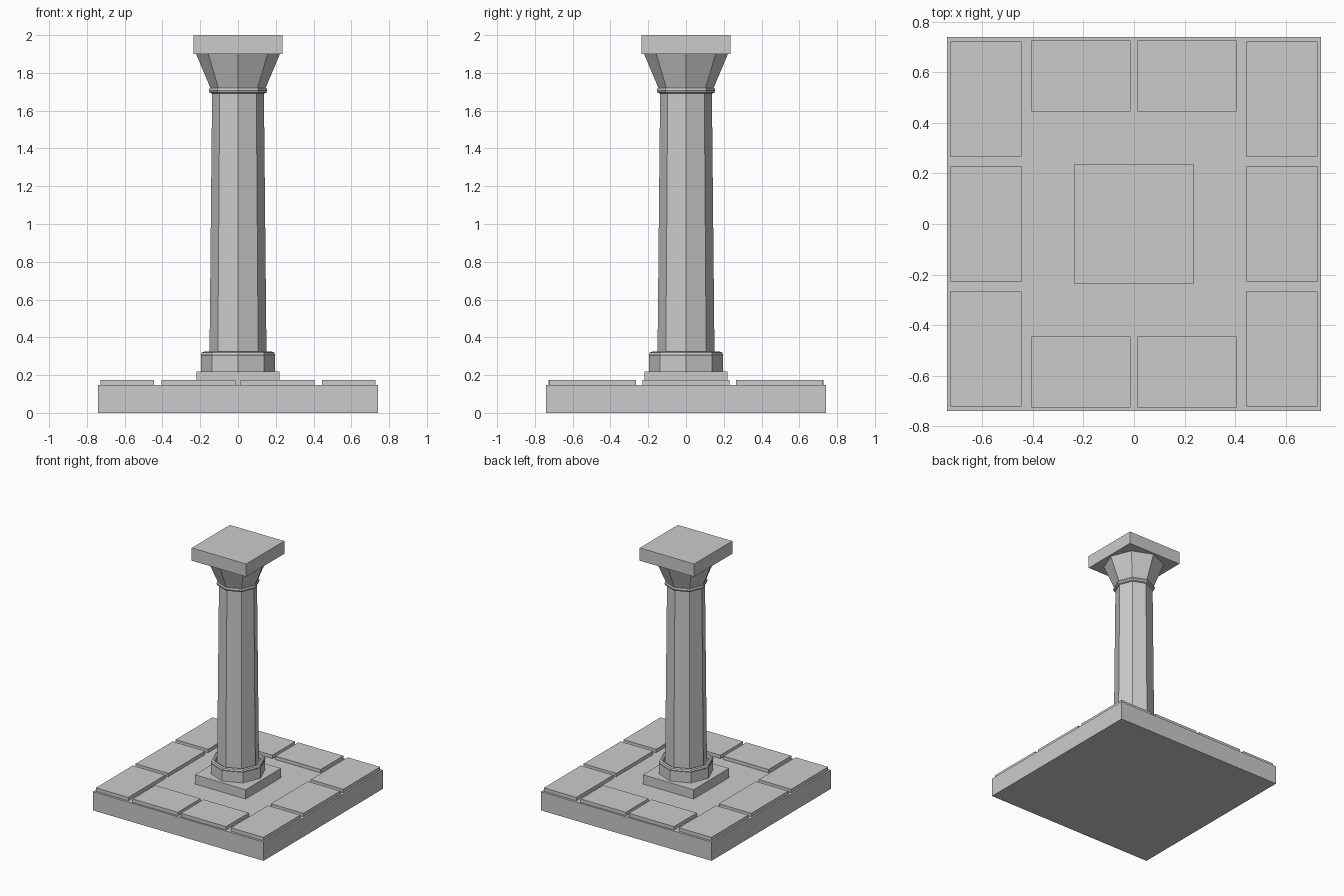
import bpy
from math import pi, cos, sin

if "Cube" in bpy.data.objects:
    bpy.data.objects.remove(bpy.data.objects["Cube"])


def mesh(name, verts, faces):
    me = bpy.data.meshes.new(name)
    me.from_pydata(verts, [], faces)
    me.update()
    ob = bpy.data.objects.new(name, me)
    bpy.context.collection.objects.link(ob)
    return ob


def box(name, x0, x1, y0, y1, z0, z1):
    v = [(x, y, z) for z in (z0, z1) for x, y in ((x0, y0), (x1, y0), (x1, y1), (x0, y1))]
    f = [(3, 2, 1, 0), (4, 5, 6, 7)]
    f += [(i, (i + 1) % 4, (i + 1) % 4 + 4, i + 4) for i in range(4)]
    return mesh(name, v, f)


def octagon(name, r0, r1, z0, z1):
    # tapered eight-sided drum with corners on the axes
    v = [(r * cos(i * pi / 4), r * sin(i * pi / 4), z)
         for r, z in ((r0, z0), (r1, z1)) for i in range(8)]
    f = [tuple(range(7, -1, -1)), tuple(range(8, 16))]
    f += [(i, (i + 1) % 8, (i + 1) % 8 + 8, i + 8) for i in range(8)]
    return mesh(name, v, f)


def ring(name, radius, minor, z):
    bpy.ops.mesh.primitive_torus_add(major_segments=8, minor_segments=8,
                                     major_radius=radius, minor_radius=minor,
                                     location=(0, 0, z))
    bpy.context.object.name = name


# Floor slab
SLAB, TILE = 0.147, 0.174
box("floor_slab", -0.74, 0.74, -0.74, 0.74, 0, SLAB)

# Paving tiles: three down each side, two along front and back
for side, s in (("left", -1), ("right", 1)):
    x0, x1 = sorted((s * 0.445, s * 0.727))
    for k in (-1, 0, 1):
        yc = 0.494 * k
        box(f"side_tile_{side}_{k + 2}", x0, x1, yc - 0.229, yc + 0.229, SLAB, TILE)
    x0, x1 = sorted((s * 0.013, s * 0.405))
    for end, e in (("front", -1), ("back", 1)):
        y0, y1 = sorted((e * 0.445, e * 0.727))
        box(f"{end}_tile_{side}", x0, x1, y0, y1, SLAB, TILE)

# Column base
box("plinth", -0.22, 0.22, -0.22, 0.22, SLAB, 0.22)
octagon("base_drum", 0.196, 0.196, 0.22, 0.30)
ring("base_ring", 0.18, 0.017, 0.307)

# Shaft
octagon("shaft", 0.151, 0.137, 0.30, 1.71)

# Capital
ring("neck_ring", 0.138, 0.017, 1.707)
octagon("capital", 0.142, 0.222, 1.71, 1.90)
box("abacus", -0.236, 0.236, -0.236, 0.236, 1.90, 2.0)
